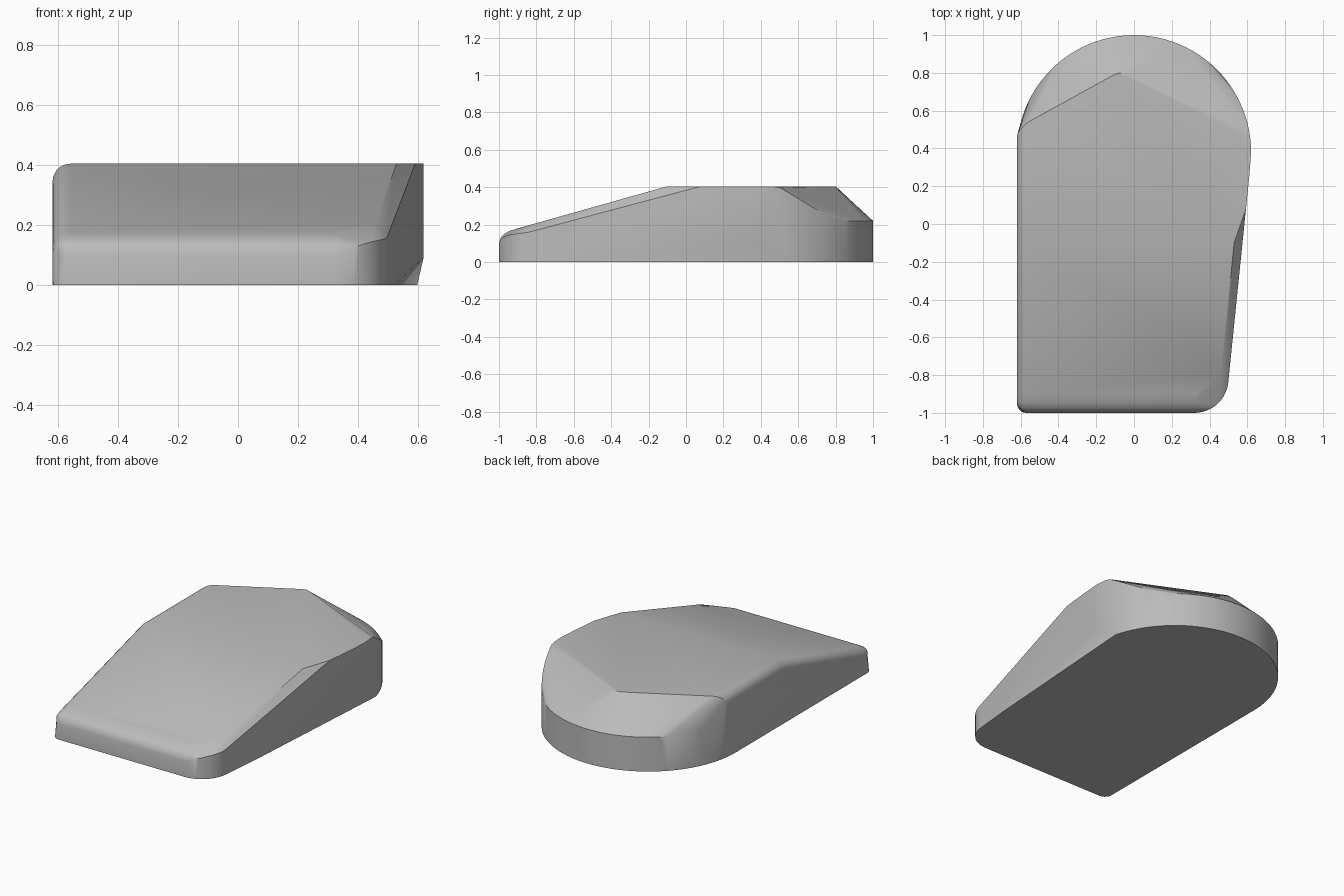
import bpy, bmesh, math

cube = bpy.data.objects.get("Cube")
if cube:
    bpy.data.objects.remove(cube, do_unlink=True)

TOP, BACK_Z, W = 0.405, 0.22, 0.62
ARC_Y = 0.38


def lerp(a, b, t):
    return a + (b - a) * t


# Side profile: rounded nose, ramp, flat top
NOSE = [(-1.0, 0.10), (-0.992, 0.128), (-0.975, 0.148), (-0.945, 0.166), (-0.9, 0.18)]
PROFILE = NOSE + [(-0.1, TOP), (0.52, TOP)]


def height(y):
    for (y0, z0), (y1, z1) in zip(PROFILE, PROFILE[1:]):
        if y <= y1:
            return lerp(z0, z1, max(0, (y - y0) / (y1 - y0)))
    return TOP


def side_x(y):
    return lerp(0.5, 0.61, (y + 0.82) / 1.07)


points = []

# Left rounded edge, following the profile
for y, z in PROFILE:
    setback = 0.05 * max(0, (-0.95 - y) / 0.05)
    r = 0.06
    for i in range(6):
        a = math.radians(90 * i / 5)
        drop = r * (1 - math.cos(a)) * (0.4 if y < -0.95 else 1)
        yy = y if y < 0.5 else lerp(0.54, 0.46, i / 5)
        points.append((-W + r - r * math.sin(a) + setback * math.sin(a) * 0.4,
                       yy + setback * (1 - math.cos(a)) * 0.5, z - drop))

# Front left corner, bottom
for i in range(6):
    a = math.radians(180 + 18 * i)
    points.append((-W + 0.05 + 0.05 * math.cos(a), -0.95 + 0.05 * math.sin(a), 0))

# Nose strips and large front right corner
for y, z in NOSE:
    points.append((0.32, y, z))
for i in range(13):
    t = i / 12
    a = math.radians(-90 + 90 * t)
    x, y = 0.32 + 0.18 * math.cos(a), -0.82 + 0.18 * math.sin(a)
    points += [(x, y, 0), (x, y, height(y) - 0.04 * t)]

# Right wall with chamfered upper edge and slight bulge above the base
points += [(0.46, -0.8, height(-0.8)), (0.53, -0.05, TOP), (0.53, -0.1, TOP),
           (side_x(0.08), 0.08, TOP), (side_x(0.25), 0.25, TOP), (W, 0.39, TOP),
           (side_x(-0.6), -0.6, 0), (W, ARC_Y, 0.09), (-W, ARC_Y, 0)]

# Round back: wall below, sloping facets above
for i in range(49):
    a = math.radians(180 * i / 48)
    x, y = W * math.cos(a), ARC_Y + W * math.sin(a)
    if x < 0 or y > 0.52:
        points.append((x, y, 0))
    if x > 0:
        z = TOP if y < 0.49 else max(BACK_Z, lerp(TOP, BACK_Z, (y - 0.49) / 0.31))
        points.append((x, y, z))
    elif y > 0.64:
        points.append((x, y, BACK_Z))

# Top ridge peak, slightly rounded
points += [(-0.105, 0.79, TOP), (-0.075, 0.8, TOP), (-0.045, 0.79, TOP)]

bm = bmesh.new()
for p in points:
    bm.verts.new(p)
bmesh.ops.remove_doubles(bm, verts=bm.verts, dist=0.001)
hull = bmesh.ops.convex_hull(bm, input=bm.verts)
bmesh.ops.delete(bm, geom=[v for v in bm.verts if not v.link_faces], context='VERTS')
bmesh.ops.dissolve_limit(bm, angle_limit=math.radians(0.4), verts=bm.verts, edges=bm.edges)
bmesh.ops.recalc_face_normals(bm, faces=bm.faces)
mesh = bpy.data.meshes.new("wedge_body")
bm.to_mesh(mesh)
bm.free()
body = bpy.data.objects.new("wedge_body", mesh)
bpy.context.collection.objects.link(body)

# Plain grey material
mat = bpy.data.materials.new("plain_grey")
mat.use_nodes = True
grey = (0.5, 0.5, 0.5, 1)
mat.diffuse_color = grey
mat.node_tree.nodes["Principled BSDF"].inputs["Base Color"].default_value = grey
mesh.materials.append(mat)

bpy.context.view_layer.objects.active = body
body.select_set(True)
bpy.ops.object.shade_smooth_by_angle(angle=math.radians(30))
